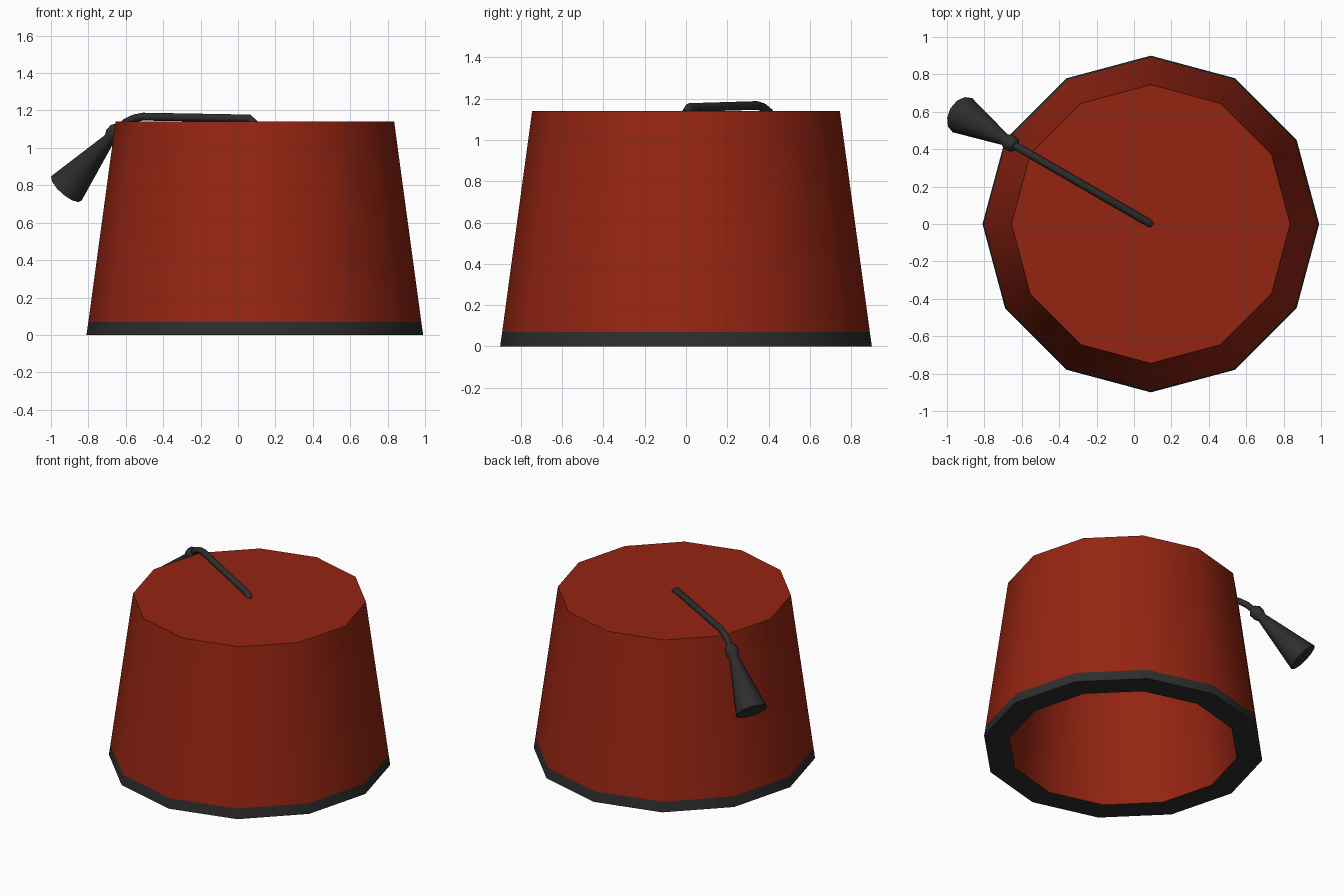
import bpy, math
from mathutils import Vector

if "Cube" in bpy.data.objects:
    bpy.data.objects.remove(bpy.data.objects["Cube"])


def material(name, rgb):
    m = bpy.data.materials.new(name)
    m.diffuse_color = (*rgb, 1)
    m.use_nodes = True
    m.node_tree.nodes["Principled BSDF"].inputs["Base Color"].default_value = m.diffuse_color
    return m


RED = material("red felt", (0.30, 0.018, 0.006))
DARK = material("dark trim", (0.027, 0.027, 0.027))
CX = 0.09                                      # hat centre in x
OUT = Vector((-math.cos(math.radians(30)), 0.5, 0))   # direction of the cord


def loft(name, rings, sides, mats, rule=None, angle=40):
    """Skin a list of (centre, u, v, radius) rings and close both ends."""
    verts, faces = [], []
    for c, u, v, r in rings:
        for i in range(sides):
            a = 2 * math.pi * i / sides
            verts.append(c + u * r * math.cos(a) + v * r * math.sin(a))
    for k in range(len(rings) - 1):
        for i in range(sides):
            j = (i + 1) % sides
            faces.append((k * sides + i, k * sides + j,
                          (k + 1) * sides + j, (k + 1) * sides + i))
    faces.append(tuple(reversed(range(sides))))
    faces.append(tuple(range((len(rings) - 1) * sides, len(rings) * sides)))
    me = bpy.data.meshes.new(name)
    me.from_pydata(verts, [], faces)
    for m in mats:
        me.materials.append(m)
    for f in me.polygons:
        f.use_smooth = True
        if rule:
            f.material_index = rule(f.index // sides)
    me.set_sharp_from_angle(angle=math.radians(angle))
    ob = bpy.data.objects.new(name, me)
    bpy.context.collection.objects.link(ob)
    return ob


# Hat: hollow twelve-sided shell, from inner ceiling down, under the hem, up to the crown
X, Y = Vector((1, 0, 0)), Vector((0, 1, 0))
profile = [(0.60, 0.98), (0.735, 0.0), (0.90, 0.0), (0.89, 0.07), (0.745, 1.14)]
loft("hat_shell", [(Vector((CX, 0, z)), X, Y, r) for r, z in profile], 12,
     [RED, DARK], lambda band: 1 if band in (1, 2) else 0)


def at(s, z):
    return Vector((CX, 0, z)) + OUT * s


# Cord: thin tube from the crown centre over the edge
path = [at(*p) for p in ((0.0, 1.13), (0.03, 1.157), (0.69, 1.167),
                         (0.745, 1.158), (0.80, 1.135), (0.85, 1.095))]
side = OUT.cross(Vector((0, 0, 1))).normalized()
rings = []
for i, p in enumerate(path):
    t = (path[min(i + 1, len(path) - 1)] - path[max(i - 1, 0)]).normalized()
    rings.append((p, side, t.cross(side), 0.021))
loft("cord", rings, 8, [DARK], angle=50)

# Tassel: knot and flared skirt turned around a 45 degree axis
start, end = at(0.866, 1.081), at(1.163, 0.784)
axis = (end - start).normalized()
turn = [(-0.045, 0.022), (-0.02, 0.043), (0.018, 0.043), (0.045, 0.031), (0.42, 0.105)]
loft("tassel", [(start + axis * d, side, axis.cross(side), r) for d, r in turn],
     12, [DARK])
